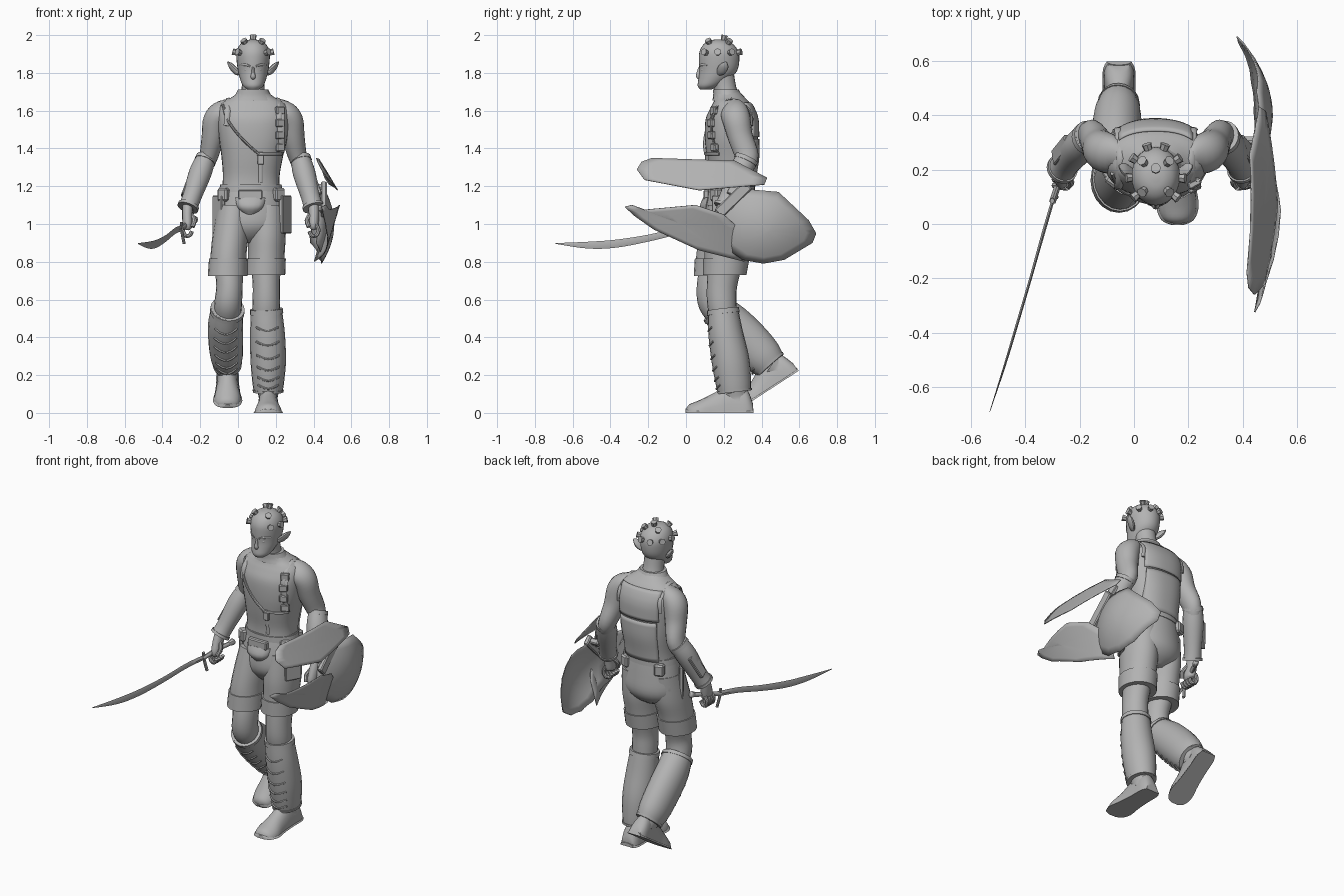
import bpy, bmesh, math
from mathutils import Vector, Matrix

cube = bpy.data.objects.get("Cube")
if cube:
    bpy.data.objects.remove(cube, do_unlink=True)

grey = bpy.data.materials.new("plain grey")
grey.use_nodes = True
grey.diffuse_color = (.45, .45, .45, 1)
grey.node_tree.nodes["Principled BSDF"].inputs["Base Color"].default_value = grey.diffuse_color
MID = .08  # body's own centre line


def finish(name, bm, angle=40):
    bmesh.ops.recalc_face_normals(bm, faces=bm.faces)
    mesh = bpy.data.meshes.new(name)
    bm.to_mesh(mesh)
    bm.free()
    mesh.materials.append(grey)
    obj = bpy.data.objects.new(name, mesh)
    bpy.context.collection.objects.link(obj)
    bpy.ops.object.select_all(action='DESELECT')
    obj.select_set(True)
    bpy.context.view_layer.objects.active = obj
    bpy.ops.object.shade_smooth_by_angle(angle=math.radians(angle))
    return obj


def refine(sections, steps):
    """Smooth curve through (x, y, z, radius, radius) sections."""
    pts = [Vector(s) for s in sections]
    out = []
    for i in range(len(pts) - 1):
        a, b, c, d = pts[max(i - 1, 0)], pts[i], pts[i + 1], pts[min(i + 2, len(pts) - 1)]
        for k in range(steps):
            t = k / steps
            out.append(b + (c - a) * (t / 2) + (a * 2 - b * 5 + c * 4 - d) * (t * t / 2)
                       + (b * 3 - a - c * 3 + d) * (t ** 3 / 2))
    return out + [pts[-1]]


def power(v, e):
    return math.copysign(abs(v) ** e, v)


def loft(name, sections, n=20, level=False, steps=4, floor=False, e=1.0, place=None):
    """Skin of rings; level keeps the rings horizontal, floor flattens the underside."""
    secs = refine(sections, steps)
    bm = bmesh.new()
    rings = []
    for i, s in enumerate(secs):
        t = secs[min(i + 1, len(secs) - 1)].xyz - secs[max(i - 1, 0)].xyz
        t = Vector((0, 0, 1)) if level else t.normalized()
        x_axis = Vector((1, 0, 0))
        u = (x_axis - t * t.x).normalized()
        v = t.cross(u)
        ring = []
        for k in range(n):
            a = math.tau * k / n
            p = s.xyz + u * (s[3] * power(math.cos(a), e)) + v * (s[4] * power(math.sin(a), e))
            if floor:
                p.z = max(p.z, 0)
            ring.append(bm.verts.new(p))
        rings.append(ring)
    for r, q in zip(rings, rings[1:]):
        for k in range(n):
            bm.faces.new((r[k], r[(k + 1) % n], q[(k + 1) % n], q[k]))
    bm.faces.new(rings[0])
    bm.faces.new(rings[-1])
    if place:
        bmesh.ops.transform(bm, matrix=place, verts=bm.verts)
    return finish(name, bm)


def mirrored(sections):
    return [(2 * MID - s[0], *s[1:]) for s in sections]


def grown(sections, by):
    return [(*s[:3], s[3] + by, s[4] + by) for s in sections]


def tube(name, points, wide, thick, n=8):
    return loft(name, [(*p, wide, thick) for p in points], n)


def box(name, centre, size, turn=(0, 0, 0)):
    bm = bmesh.new()
    bmesh.ops.create_cube(bm, size=1)
    bmesh.ops.scale(bm, vec=size, verts=bm.verts)
    bmesh.ops.bevel(bm, geom=bm.edges[:], offset=min(size) * .2, segments=1, affect='EDGES')
    spin = Matrix.Rotation(turn[2], 4, 'Z') @ Matrix.Rotation(turn[1], 4, 'Y') @ Matrix.Rotation(turn[0], 4, 'X')
    bmesh.ops.transform(bm, matrix=Matrix.Translation(centre) @ spin, verts=bm.verts)
    return finish(name, bm, 25)


# Torso and vest
BOXY = .85
torso = [(.068, .24, 1.17, .155, .115), (.07, .245, 1.25, .15, .12), (.075, .245, 1.35, .162, .135),
         (.08, .24, 1.45, .18, .14), (.08, .24, 1.55, .19, .137), (.08, .242, 1.61, .185, .115),
         (.08, .24, 1.645, .16, .095), (.08, .232, 1.67, .115, .08), (.08, .215, 1.7, .075, .068)]
loft("torso", torso, 32, level=True, e=BOXY)
torso_rings = refine(torso, 8)


def on_torso(x, z, side=-1, lift=.004):
    s = min(torso_rings, key=lambda r: abs(r.z - z))
    f = min(abs(x - s.x) / s[3], .97)
    return Vector((x, s.y + side * (s[4] * (1 - f ** (2 / BOXY)) ** (BOXY / 2) + lift), z))


def panel(name, low, high, half, side):
    """Raised vest panel following the torso."""
    bm = bmesh.new()
    rows = [[bm.verts.new(on_torso(MID + half * (i / 8 - 1), low + (high - low) * j / 10, side))
             for i in range(17)] for j in range(11)]
    for r, q in zip(rows, rows[1:]):
        for i in range(16):
            bm.faces.new((r[i], r[i + 1], q[i + 1], q[i]))
    obj = finish(name, bm)
    mod = obj.modifiers.new("thickness", 'SOLIDIFY')
    mod.thickness, mod.offset = .008, 0


panel("vest_yoke", 1.46, 1.64, .135, 1)
panel("vest_lower_back", 1.2, 1.45, .125, 1)
loft("collar", [(MID, .228, 1.655, .125, .088), (MID, .22, 1.68, .098, .076), (MID, .212, 1.712, .08, .068)], level=True)
loft("neck", [(MID, .22, 1.66, .068, .066), (MID, .205, 1.73, .06, .06), (MID, .19, 1.79, .06, .065)], level=True)
tube("chest_sash", [on_torso(-.08 + .19 * t, 1.63 - .26 * t ** .6) for t in (0, .1, .25, .45, .7, 1)], .007, .008)
tube("chest_cross_strap", [on_torso(x, 1.37) for x in (.1, .15, .2, .23)], .007, .008)
tube("chest_drop_strap", [on_torso(.12, z) for z in (1.38, 1.3, 1.22)], .012, .005)
tube("shoulder_strap", [on_torso(.225, z) for z in (1.62, 1.54, 1.46, 1.38)], .022, .007)
for i in range(4):
    box("strap_pouch", on_torso(.222, 1.6 - .065 * i, -1, .005), (.05, .026, .042), (0, 0, .5))
box("strap_buckle", on_torso(.12, 1.34, -1, .004), (.035, .018, .05))
for side in (-1, 1):
    tube("vest_shoulder_band", [on_torso(MID + side * .14, 1.52), on_torso(MID + side * .135, 1.6),
         (MID + side * .128, .24, 1.662), on_torso(MID + side * .135, 1.6, 1), on_torso(MID + side * .14, 1.52, 1)], .016, .007)

# Head
loft("head", [(MID, .105, 1.712, .03, .03), (MID, .122, 1.732, .054, .06), (MID, .15, 1.77, .07, .084),
     (MID, .17, 1.81, .08, .1), (MID, .175, 1.86, .087, .107), (MID, .175, 1.91, .088, .104),
     (MID, .172, 1.95, .07, .08), (MID, .17, 1.971, .04, .045), (MID, .17, 1.977, .008, .008)], 28, level=True)
loft("nose", [(MID, .077, 1.83, .007, .01), (MID, .07, 1.8, .009, .014), (MID, .066, 1.78, .014, .012),
     (MID, .074, 1.77, .009, .008)], 12)
for z in (1.739, 1.748):
    tube("lip", [(MID + .022 * k, .073 + .014 * k * k, z) for k in (-1, -.5, 0, .5, 1)], .004, .005)
ear = [(.155, .175, 1.797, .012, .014), (.175, .188, 1.813, .015, .026), (.198, .203, 1.838, .013, .024),
       (.215, .213, 1.858, .003, .005)]
brow = [(.095, .074, 1.835, .005, .006), (.12, .083, 1.843, .006, .007), (.148, .112, 1.84, .004, .005)]
eye = [(.1, .079, 1.815, .003, .003), (.115, .087, 1.817, .007, .008), (.132, .1, 1.816, .003, .003)]
for name, part in (("ear", ear), ("brow", brow), ("eye", eye)):
    loft("left_" + name, part, 10)
    loft("right_" + name, mirrored(part), 10)

# Skull studs
stud_angles = [(90, 76)] + [(45 + 90 * k, 50) for k in range(4)] + [(k * 37 - 40, 15) for k in range(8)]
for turn, rise in stud_angles:
    a, b = math.radians(turn), math.radians(rise)
    d = Vector((math.cos(a) * math.cos(b), math.sin(a) * math.cos(b), math.sin(b)))
    bm = bmesh.new()
    bmesh.ops.create_cone(bm, cap_ends=True, segments=7, radius1=.012, radius2=.019, depth=.042)
    spot = Vector((MID, .174, 1.88)) + Vector((d.x * .092, d.y * .109, d.z * .102))
    bmesh.ops.transform(bm, matrix=Matrix.Translation(spot) @ d.to_track_quat('Z', 'Y').to_matrix().to_4x4(), verts=bm.verts)
    finish("skull_stud", bm, 25)

# Arms, gauntlets and hands
arm = [(-.02, .245, 1.595, .05, .065), (-.08, .255, 1.59, .062, .074), (-.115, .268, 1.55, .069, .074),
       (-.132, .288, 1.46, .061, .066), (-.155, .322, 1.36, .05, .062), (-.18, .31, 1.3, .045, .05)]
right_cuff = [(-.167, .322, 1.35, .05, .058), (-.2, .285, 1.27, .06, .062), (-.245, .228, 1.14, .05, .052), (-.266, .2, 1.085, .053, .053)]
left_cuff = [(.33, .322, 1.35, .05, .058), (.35, .285, 1.27, .06, .062), (.385, .228, 1.14, .05, .052), (.4, .2, 1.085, .053, .053)]
for side, upper, cuff, sign in (("right", arm, right_cuff, -1), ("left", mirrored(arm), left_cuff, 1)):
    loft(side + "_arm", upper)
    loft(side + "_gauntlet", cuff)
    for a, b in ((0, 1), (3, 2)):
        end, inner = Vector(cuff[a]), Vector(cuff[b])
        loft(side + "_gauntlet_rim", grown([end, end.lerp(inner, .25)], .005), steps=1)
    outer = Vector(cuff[1]).lerp(Vector(cuff[2]), .4).xyz
    box(side + "_gauntlet_plate", outer + Vector((sign * .05, .01, 0)), (.02, .06, .15), (-.4, -sign * .35, 0))
    wrist = Vector(cuff[3]).xyz
    palm = [(0, 0, .01, .028, .034), (sign * .002, -.015, -.04, .028, .04), (0, -.03, -.095, .026, .042), (0, -.03, -.115, .012, .025)]
    loft(side + "_hand", [(*(wrist + Vector(p[:3])), *p[3:]) for p in palm], 14)
    for k in range(4):
        root = wrist + Vector((sign * .012, .008 - .022 * k, -.085))
        bend = [(0, 0, 0), (.014, 0, -.03), (.002, -.005, -.06), (-.022, -.008, -.06), (-.034, -.008, -.038)]
        tube(side + "_finger", [root + Vector((sign * x, y, z)) for x, y, z in bend], .011, .011)
    tube(side + "_thumb", [wrist + Vector((-sign * x, y, z)) for x, y, z in ((.015, -.02, -.03), (.035, -.045, -.065), (.025, -.06, -.1))], .012, .012)

# Sword
tube("sword_grip", [(-.235, .26, 1.02), (-.27, .17, 1.0), (-.3, .08, .975)], .012, .014, 10)
loft("sword_pommel", [(-.222, .285, 1.03, .008, .01), (-.228, .275, 1.025, .018, .02), (-.238, .25, 1.018, .012, .014)], 8)
tube("sword_guard", [(-.3, .085, 1.01), (-.298, .09, .965), (-.285, .1, .895)], .008, .01)
loft("sword_blade", [(-.3, .08, .978, .006, .016), (-.335, -.04, .962, .006, .017), (-.38, -.2, .925, .005, .018),
     (-.43, -.37, .896, .005, .021), (-.475, -.52, .888, .004, .018), (-.53, -.69, .897, .001, .002)], 4)

# Broken shield: three bowed plates, each a (y, z) outline with its own bulge in x
plates = {
    "upper": (lambda y, z: .53 - .6 * abs(z - 1.18) - .2 * (y - .05) ** 2,
              [(-.26, 1.29), (-.235, 1.33), (-.18, 1.35), (.26, 1.335), (.43, 1.245), (.415, 1.21), (.3, 1.2), (.07, 1.18), (-.22, 1.235)]),
    "lower": (lambda y, z: .51 - .3 * (1 - z) - .65 * (y - .05) ** 2,
              [(-.325, 1.09), (-.29, 1.1), (-.22, 1.075), (.05, 1.1), (.2, 1.05), (.31, .95), (.31, .8), (.07, .86), (-.17, .97), (-.27, 1.04)]),
    "rear": (lambda y, z: .51 - 1.5 * (y - .4) ** 2 - 1.5 * (z - 1) ** 2,
             [(.26, 1.19), (.49, 1.17), (.65, 1.02), (.69, .95), (.67, .9), (.52, .81), (.41, .79), (.3, .81), (.17, .9), (.16, 1.06)])}
for name, (bulge, outline) in plates.items():
    bm = bmesh.new()
    corners = [Vector(p) for p in outline]
    mid = sum(corners, Vector((0, 0))) / len(corners)
    pts = [a.lerp(b, t / 3) for a, b in zip(corners, corners[1:] + corners[:1]) for t in range(3)]
    rings = []
    for t in (.03, .2, .4, .6, .8, 1):
        flat = [mid.lerp(p, t) for p in pts]
        rings.append([bm.verts.new((bulge(y, z), y, z)) for y, z in flat])
    bm.faces.new(rings[0])
    for r, q in zip(rings, rings[1:]):
        for k in range(len(r)):
            bm.faces.new((r[k - 1], r[k], q[k], q[k - 1]))
    plate = finish("shield_" + name + "_plate", bm)
    plate.modifiers.new("thickness", 'SOLIDIFY').thickness = .005
box("shield_brace", (.455, .25, 1.13), (.03, .06, .22), (-.8, 0, 0))
for y, z in ((.2, 1.08), (.3, 1.19)):
    box("shield_arm_strap", (.43, y, z), (.08, .035, .04), (-.8, 0, 0))

# Hips, belt and pouches
loft("hips", [(.068, .24, 1.21, .157, .118), (.07, .235, 1.1, .178, .135), (.07, .235, 1.0, .185, .14),
     (.06, .235, .94, .14, .11), (.055, .23, .9, .05, .06)], 28, level=True)
loft("belt", [(.068, .24, 1.17, .168, .126), (.068, .24, 1.208, .163, .125)], 28, level=True, steps=1)
box("belt_buckle", (.065, .107, 1.155), (.13, .03, .05))
loft("belt_front_pouch", [(.065, .115, 1.14, .08, .025), (.065, .105, 1.09, .068, .033), (.065, .115, 1.05, .03, .02)], 14, level=True)
for x, y, turn in ((-.075, .16, -.6), (.215, .16, .6), (-.05, .335, .4), (.18, .335, -.4)):
    box("belt_pouch", (x, y, 1.155), (.06, .045, .07), (0, 0, turn))
for x, sign in ((-.102, -1), (.25, 1)):
    box("thigh_pocket", (x, .185, 1.05), (.1, .025, .2), (0, 0, sign * 1.05))

# Shorts and legs
right_short = [(-.02, .225, 1.1, .09, .12), (-.038, .2, .95, .096, .127), (-.05, .175, .84, .095, .12), (-.055, .16, .725, .098, .112)]
left_short = [(.155, .235, 1.1, .095, .12), (.153, .225, .95, .1, .128), (.15, .215, .84, .097, .118), (.145, .205, .73, .098, .108)]
right_leg = [(-.05, .165, .78, .075, .09), (-.045, .14, .67, .07, .083), (-.052, .145, .58, .073, .08), (-.055, .19, .51, .07, .07)]
left_leg = [(.148, .205, .78, .078, .09), (.15, .19, .67, .072, .08), (.15, .19, .58, .073, .078), (.15, .2, .5, .07, .07)]
right_guard = [(-.055, .16, .552, .086, .088), (-.066, .235, .475, .092, .108), (-.065, .325, .385, .092, .112),
               (-.06, .405, .3, .086, .105), (-.055, .45, .25, .07, .086)]
left_guard = [(.15, .195, .55, .082, .08), (.156, .21, .42, .092, .092), (.16, .235, .28, .094, .1),
              (.16, .25, .17, .085, .095), (.16, .257, .11, .076, .088)]
foot = [(0, .176, 0, .042, .05), (0, .14, 0, .055, .13), (0, .06, 0, .056, .155), (0, -.03, 0, .062, .105),
        (0, -.11, 0, .072, .066), (0, -.16, 0, .055, .045), (0, -.178, 0, .02, .02)]
sole = [(x, y * 1.02, z, w * 1.08, .022) for x, y, z, w, h in foot]
right_place = Matrix.Translation((-.055, .446, .125)) @ Matrix.Rotation(math.radians(33), 4, 'X')
left_place = Matrix.Translation((.16, .178, 0))
for side, short, leg, guard, place in (("right", right_short, right_leg, right_guard, right_place),
                                       ("left", left_short, left_leg, left_guard, left_place)):
    loft(side + "_shorts_leg", short, level=True)
    hem, above = Vector(short[3]), Vector(short[2])
    loft(side + "_shorts_hem", grown([hem, hem.lerp(above, .8)], .007), steps=1, level=True)
    loft(side + "_leg", leg)
    loft(side + "_shin_guard", guard)
    for a, b in ((0, 1), (-1, -2)):
        end, inner = Vector(guard[a]), Vector(guard[b])
        loft(side + "_guard_rim", grown([end, end.lerp(inner, .2)], .005), steps=1)
    # Pointed lacing folds across the front of the guard
    rings = refine(guard, 4)
    for k in range(3, 15, 2):
        s, down = rings[k], (rings[k + 1].xyz - rings[k].xyz).normalized()
        ahead = down.cross(Vector((1, 0, 0))).normalized()
        fold = [s.xyz + Vector((s[3] * math.sin(a), 0, 0)) + ahead * (s[4] * math.cos(a)) + down * (.012 * math.cos(a * 3))
                for a in (-.7, -.45, -.2, 0, .2, .45, .7)]
        tube(side + "_guard_fold", fold, .006, .006, 6)
    loft(side + "_boot", foot, floor=True, place=place)
    loft(side + "_sole", sole, floor=True, place=place)
    ankle = Vector(guard[-1])
    heel = place @ Vector((0, .09, .06))
    loft(side + "_boot_shaft", [(*ankle.xyz, .056, .07), (*ankle.xyz.lerp(heel, .6), .05, .066), (*heel, .052, .07)])
